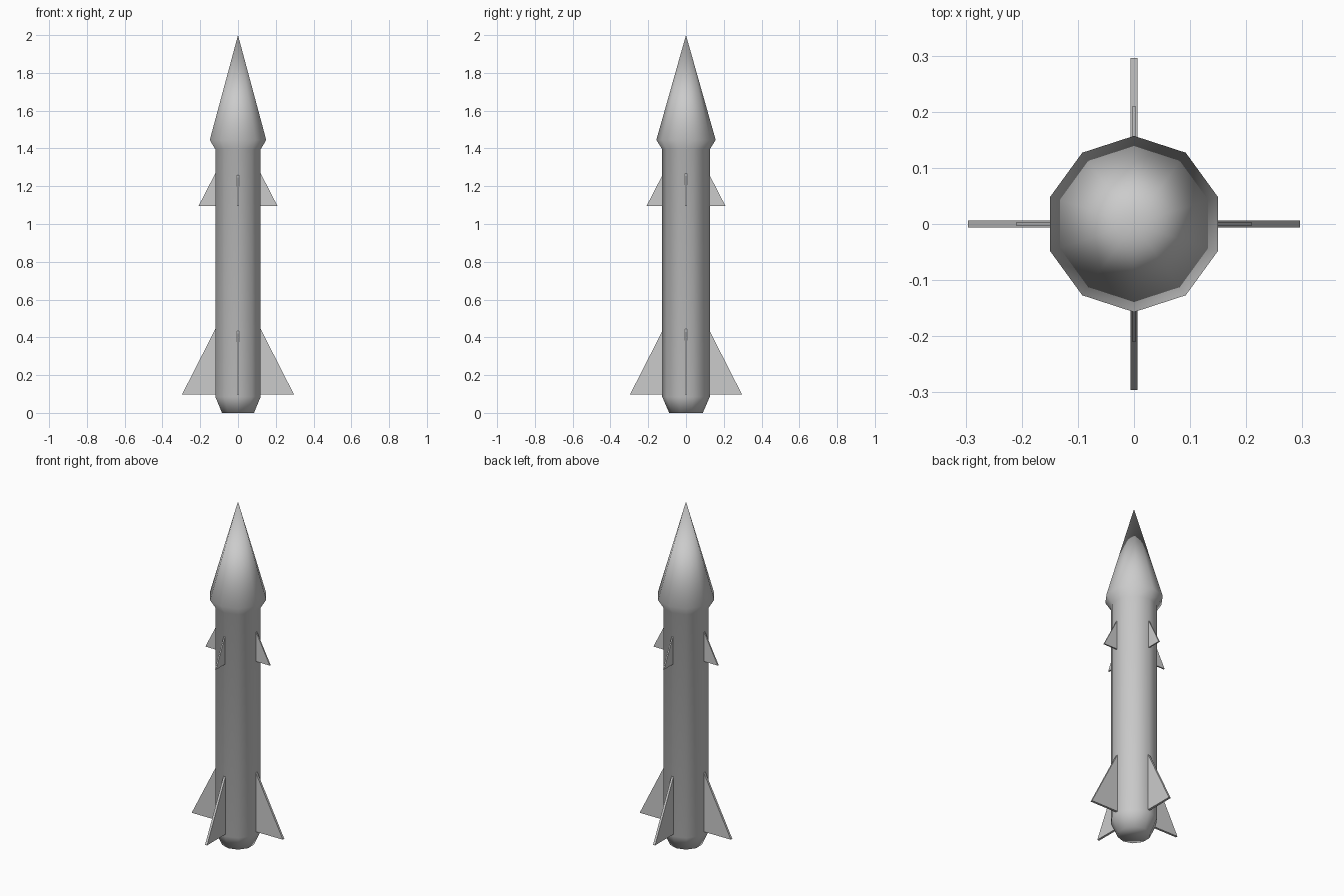
import bpy, bmesh, math
from mathutils import Matrix

if "Cube" in bpy.data.objects:
    bpy.data.objects.remove(bpy.data.objects["Cube"])

SIDES = 10


def make_object(name, bm):
    bmesh.ops.recalc_face_normals(bm, faces=bm.faces)
    mesh = bpy.data.meshes.new(name)
    bm.to_mesh(mesh)
    bm.free()
    obj = bpy.data.objects.new(name, mesh)
    bpy.context.collection.objects.link(obj)
    return obj


# Hull: ten-sided rings from the tail to the flared nose, closed at a point
bm = bmesh.new()
profile = [(0.089, 0.0), (0.126, 0.085), (0.126, 1.395), (0.157, 1.445)]
rings = []
for r, z in profile:
    angles = [math.pi / 2 + math.tau * i / SIDES for i in range(SIDES)]
    rings.append([bm.verts.new((r * math.cos(a), r * math.sin(a), z)) for a in angles])
tip = bm.verts.new((0, 0, 2.0))
bm.faces.new(rings[0])
for i in range(SIDES):
    j = (i + 1) % SIDES
    for low, high in zip(rings, rings[1:]):
        bm.faces.new((low[i], low[j], high[j], high[i]))
    bm.faces.new((rings[-1][i], rings[-1][j], tip))
hull = make_object("hull", bm)
hull.data.shade_smooth()


# Fins: thin triangular plates repeated around the hull
def make_fin_set(name, root_top, bottom, reach, thickness):
    for k, side in enumerate(("right", "back", "left", "front")):
        bm = bmesh.new()
        outline = [(0.118, bottom), (reach, bottom), (0.118, root_top)]
        face = bm.faces.new([bm.verts.new((x, -thickness / 2, z)) for x, z in outline])
        extruded = bmesh.ops.extrude_face_region(bm, geom=[face])["geom"]
        moved = [v for v in extruded if isinstance(v, bmesh.types.BMVert)]
        bmesh.ops.translate(bm, verts=moved, vec=(0, thickness, 0))
        bm.transform(Matrix.Rotation(k * math.pi / 2, 4, 'Z'))
        make_object(f"{name}_{side}", bm)


make_fin_set("tail_fin", 0.448, 0.098, 0.296, 0.013)
make_fin_set("upper_fin", 1.272, 1.095, 0.209, 0.008)
